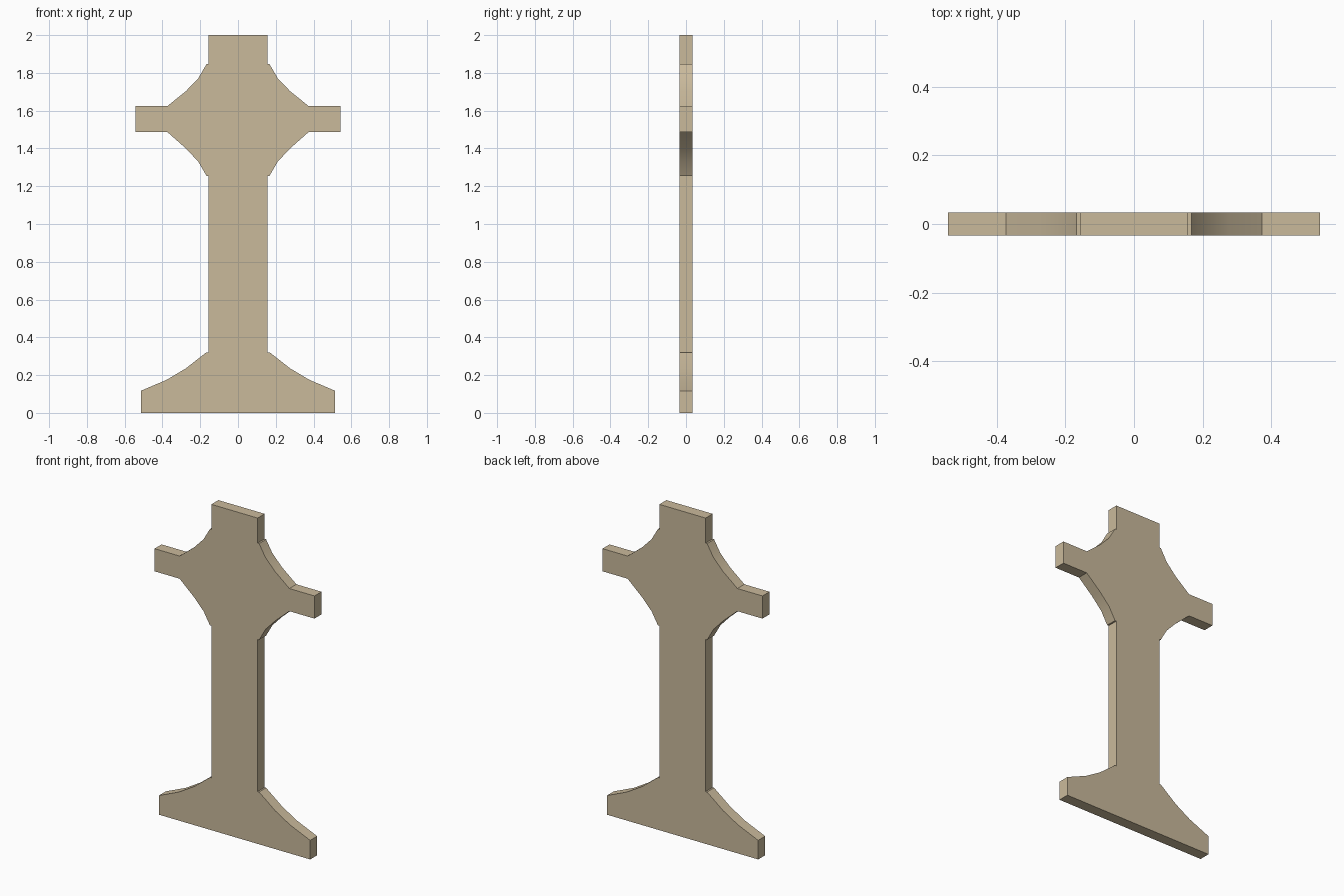
import bpy
import bmesh

if "Cube" in bpy.data.objects:
    bpy.data.objects.remove(bpy.data.objects["Cube"])

HALF_DEPTH = 0.034

# Right half of the outline (x, z), from the foot up to the top
half = [
    (0.514, 0.0), (0.514, 0.117),                                  # foot
    (0.378, 0.175), (0.277, 0.235), (0.167, 0.321), (0.157, 0.321),  # foot flare
    (0.157, 1.255), (0.167, 1.255),                                # shaft
    (0.210, 1.330), (0.276, 1.400), (0.373, 1.486),                # lower arm flare
    (0.543, 1.486), (0.543, 1.625), (0.373, 1.625),                # arm
    (0.276, 1.703), (0.210, 1.772), (0.167, 1.846), (0.157, 1.846),  # upper arm flare
    (0.157, 2.0),                                                  # top
]
outline = half + [(-x, z) for x, z in reversed(half)]

# Stone slab extruded from the mirrored outline
bm = bmesh.new()
front = bm.faces.new([bm.verts.new((x, -HALF_DEPTH, z)) for x, z in outline])
result = bmesh.ops.extrude_face_region(bm, geom=[front], use_keep_orig=True)
moved = [v for v in result["geom"] if isinstance(v, bmesh.types.BMVert)]
bmesh.ops.translate(bm, verts=moved, vec=(0, 2 * HALF_DEPTH, 0))
bmesh.ops.recalc_face_normals(bm, faces=bm.faces)
mesh = bpy.data.meshes.new("cross_slab")
bm.to_mesh(mesh)
bm.free()

stone = bpy.data.materials.new("tan stone")
stone.diffuse_color = (0.59, 0.49, 0.33, 1.0)
stone.use_nodes = True
stone.node_tree.nodes["Principled BSDF"].inputs["Base Color"].default_value = stone.diffuse_color
mesh.materials.append(stone)

cross = bpy.data.objects.new("cross_slab", mesh)
bpy.context.collection.objects.link(cross)

# Smooth the flares, keep the corners sharp
bpy.context.view_layer.objects.active = cross
cross.select_set(True)
bpy.ops.object.shade_smooth_by_angle(angle=0.4)
